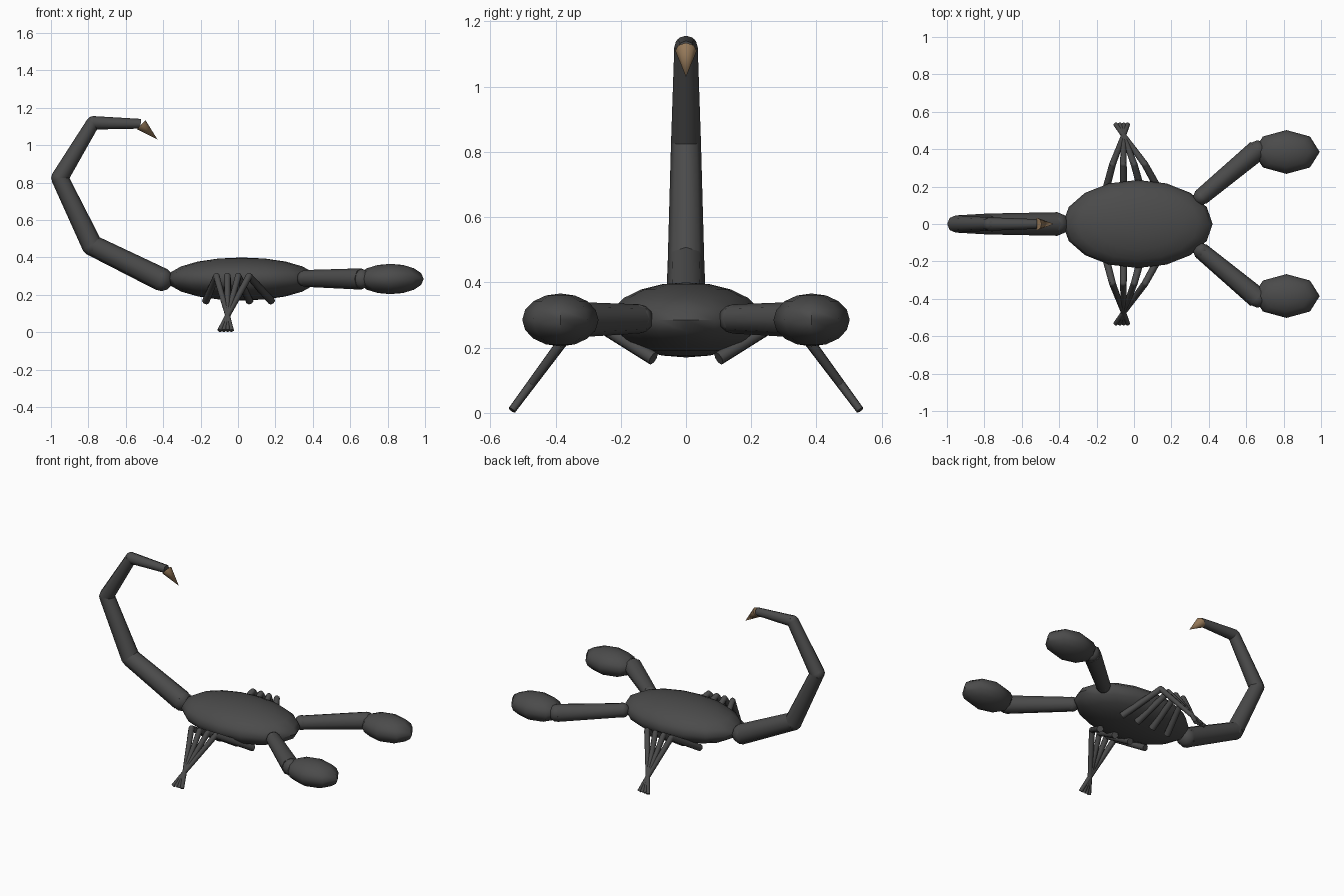
import bpy
import bmesh
from math import radians
from mathutils import Vector, Matrix

if "Cube" in bpy.data.objects:
    bpy.data.objects.remove(bpy.data.objects["Cube"], do_unlink=True)


def make_material(name, color):
    mat = bpy.data.materials.new(name)
    mat.use_nodes = True
    mat.diffuse_color = color
    mat.node_tree.nodes["Principled BSDF"].inputs["Base Color"].default_value = color
    return mat


shell = make_material("dark grey shell", (0.07, 0.07, 0.07, 1))
horn = make_material("tan horn", (0.30, 0.19, 0.10, 1))


def finish(name, bm, mat):
    mesh = bpy.data.meshes.new(name)
    bmesh.ops.recalc_face_normals(bm, faces=bm.faces)
    bm.to_mesh(mesh)
    bm.free()
    mesh.materials.append(mat)
    obj = bpy.data.objects.new(name, mesh)
    bpy.context.collection.objects.link(obj)
    bpy.ops.object.select_all(action="DESELECT")
    obj.select_set(True)
    bpy.context.view_layer.objects.active = obj
    bpy.ops.object.shade_smooth_by_angle(angle=radians(50))
    return obj


def add_ball(bm, center, radii, segments=8, rings=6):
    matrix = Matrix.Translation(center) @ Matrix.Diagonal((*radii, 1))
    bmesh.ops.create_uvsphere(bm, u_segments=segments, v_segments=rings,
                              radius=1, matrix=matrix)


def add_limb(bm, start, end, r1, r2, sides=8):
    start, end = Vector(start), Vector(end)
    axis = end - start
    matrix = (Matrix.Translation((start + end) / 2)
              @ axis.to_track_quat("Z", "Y").to_matrix().to_4x4())
    bmesh.ops.create_cone(bm, cap_ends=True, segments=sides, radius1=r1,
                          radius2=r2, depth=axis.length, matrix=matrix)


# Body
bm = bmesh.new()
add_ball(bm, (0.02, 0, 0.285), (0.4, 0.235, 0.115), 16, 10)
finish("body", bm, shell)

# Tail: tapered segments with a round joint at each bend
tail = [((-0.41, 0, 0.283), 0.063), ((-0.78, 0, 0.465), 0.056),
        ((-0.953, 0, 0.825), 0.046), ((-0.775, 0, 1.12), 0.036),
        ((-0.52, 0, 1.115), 0.026)]
for i, ((p, r), (q, s)) in enumerate(zip(tail, tail[1:])):
    bm = bmesh.new()
    add_limb(bm, p, q, r, s)
    add_ball(bm, p, (r, r, r))
    finish(f"tail_segment_{i + 1}", bm, shell)

# Stinger
bm = bmesh.new()
add_limb(bm, (-0.517, 0, 1.11), (-0.43, 0, 1.03), 0.033, 0)
finish("stinger", bm, horn)

for side, label in ((1, "back"), (-1, "front")):
    # Arm with shoulder and wrist joints
    shoulder, wrist = (0.36, side * 0.145, 0.288), (0.66, side * 0.395, 0.285)
    bm = bmesh.new()
    add_limb(bm, shoulder, wrist, 0.045, 0.057)
    add_ball(bm, shoulder, (0.045,) * 3)
    add_ball(bm, wrist, (0.053,) * 3)
    finish(f"{label}_arm", bm, shell)

    # Claw
    bm = bmesh.new()
    add_ball(bm, (0.815, side * 0.385, 0.285), (0.178, 0.117, 0.081), 8, 8)
    finish(f"{label}_claw", bm, shell)

    # Four legs that cross just above the feet
    for i in range(4):
        root = (-0.172 + 0.117 * i, side * 0.1, 0.167)
        knee = (-0.115 + 0.058 * i, side * 0.318, 0.3)
        foot = (-0.033 - 0.022 * i, side * 0.533, 0.009)
        bm = bmesh.new()
        add_limb(bm, root, knee, 0.021, 0.018)
        add_limb(bm, knee, foot, 0.018, 0.012)
        add_ball(bm, knee, (0.018,) * 3)
        finish(f"{label}_leg_{i + 1}", bm, shell)
